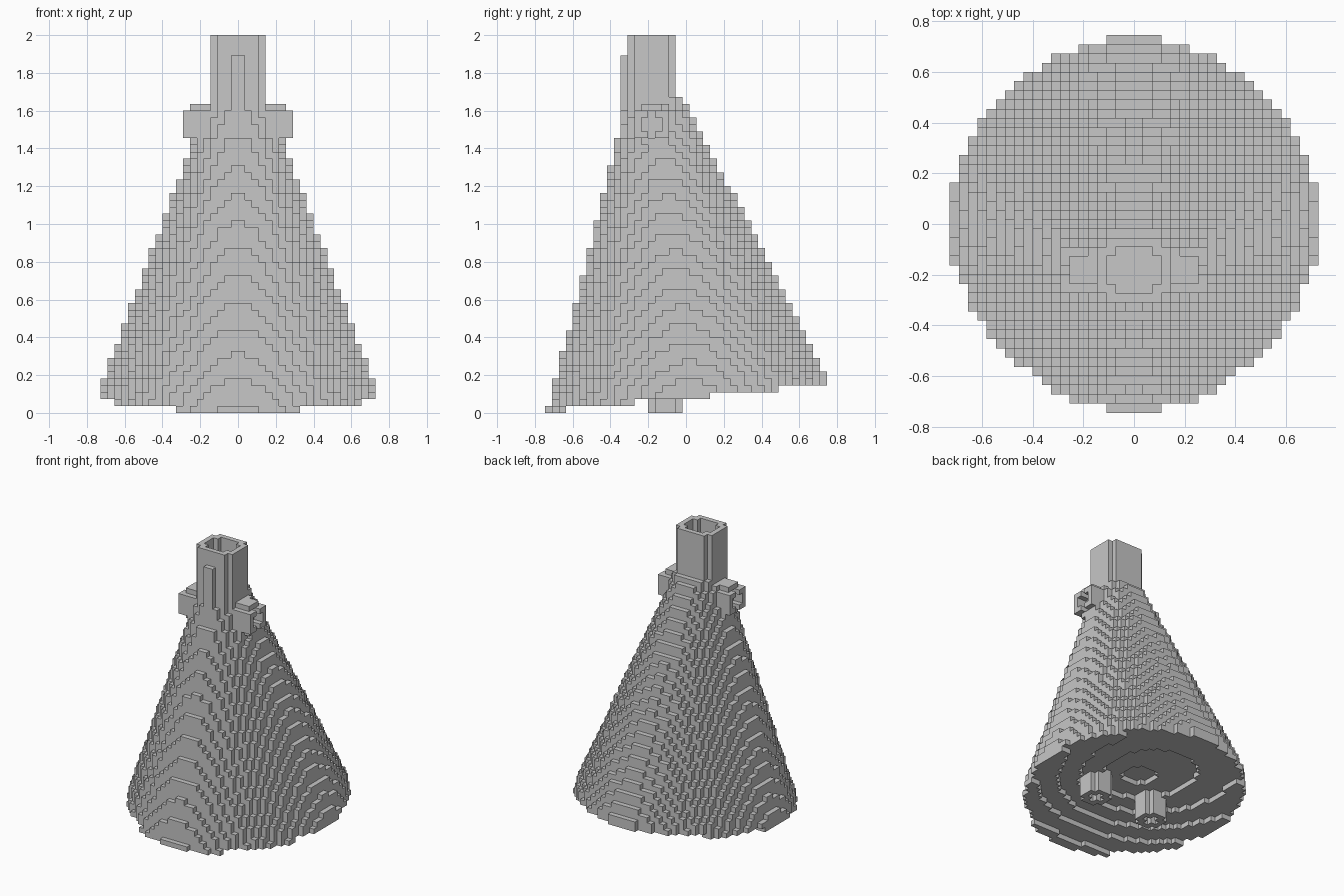
import bpy
import bmesh
from mathutils import Vector
from math import hypot

if "Cube" in bpy.data.objects:
    bpy.data.objects.remove(bpy.data.objects["Cube"], do_unlink=True)

U = 2 / 55  # edge of one block

grey = bpy.data.materials.new("plain grey")
grey.use_nodes = True
grey.diffuse_color = (0.57, 0.57, 0.57, 1)
grey.node_tree.nodes["Principled BSDF"].inputs["Base Color"].default_value = (0.57, 0.57, 0.57, 1)

AXES = [Vector(a) for a in ((1, 0, 0), (0, 1, 0), (0, 0, 1))]


def build_blocks(name, inside, xs, ys, zs):
    """Fill a block grid by a rule and keep only the outer block faces."""
    cells = {(i, j, k) for i in range(*xs) for j in range(*ys) for k in range(*zs)
             if inside(i, j, k)}
    bm = bmesh.new()
    corners = {}

    def corner(p):
        key = tuple(round(2 * c) for c in p)
        if key not in corners:
            corners[key] = bm.verts.new(p * U)
        return corners[key]

    for cell in cells:
        centre = Vector(cell) + Vector((0.5, 0, 0.5))
        for a in range(3):
            for sign in (-1, 1):
                step = AXES[a] * sign
                if tuple(int(c) for c in Vector(cell) + step) in cells:
                    continue
                s, t = AXES[(a + 1) % 3] / 2, AXES[(a + 2) % 3] / 2
                mid = centre + step / 2
                loop = [mid - s - t, mid + s - t, mid + s + t, mid - s + t]
                bm.faces.new([corner(p) for p in loop[::sign]])
    mesh = bpy.data.meshes.new(name)
    bm.to_mesh(mesh)
    bm.free()
    mesh.materials.append(grey)
    obj = bpy.data.objects.new(name, mesh)
    bpy.context.collection.objects.link(obj)
    return obj


def notched(i, j, i0, i1, j0, j1):
    """Rectangle of blocks with its four corner blocks left out."""
    return i0 <= i <= i1 and j0 <= j <= j1 and not (i in (i0, i1) and j in (j0, j1))


def neck_hole(i, j):
    return notched(i, j, -3, 2, -7, -3)


# Leaning cone; the underside slopes up to the back and rises to a shallow peak
def skirt(i, j, k):
    x, y, z = (i + 0.5) * U, j * U, (k + 0.5) * U
    front = -0.743 + 0.283 * z - 0.017 * z * z
    back = min(0.84 - 0.51 * z, 0.737)
    half_x = min(0.775 - 0.372 * z, 0.73)
    mid, half_y = (front + back) / 2, (back - front) / 2
    if abs(x / half_x) ** 1.9 + abs((y - mid) / half_y) ** 1.9 > 1:
        return False
    if k > 35 and neck_hole(i, j):
        return False
    peak = 3.9 * max(0, 1 - hypot(x, y) / 0.67)
    return k >= int((y + 1.02) / 0.38 + peak)


build_blocks("skirt", skirt, (-20, 20), (-20, 21), (0, 46))

# Open square neck with notched corners
build_blocks("neck_tube",
             lambda i, j, k: notched(i, j, -4, 3, -8, -2) and not neck_hole(i, j),
             (-4, 4), (-8, -1), (36, 55))
build_blocks("front_ridge", lambda i, j, k: True, (-1, 1), (-9, -8), (40, 52))


# Short hollow sleeve with a smaller end ring
def sleeve(i, j, k):
    side = i if i >= 0 else -1 - i
    dy, dz = abs(j + 5), abs(k + 0.5 - 42)
    hole = (dy <= 1 and dz < 1) or (dy == 0 and dz < 2)
    if side >= 6 and hole:
        return False
    if side == 7:
        return dz < 2 and dy <= 2
    return (dy / 2.9) ** 2 + (dz / 3.2) ** 2 <= 1


# Notched leg tube below the skirt
def leg(i, j, k):
    side = i if i >= 0 else -1 - i
    return notched(side, j, 4, 8, -5, -1) and not notched(side, j, 5, 7, -4, -2)


for label, arm_x, leg_x in (("left", (3, 8), (4, 9)), ("right", (-8, -3), (-9, -4))):
    build_blocks(label + "_sleeve", sleeve, arm_x, (-8, -2), (38, 46))
    build_blocks(label + "_leg", leg, leg_x, (-5, 0), (0, 6))
